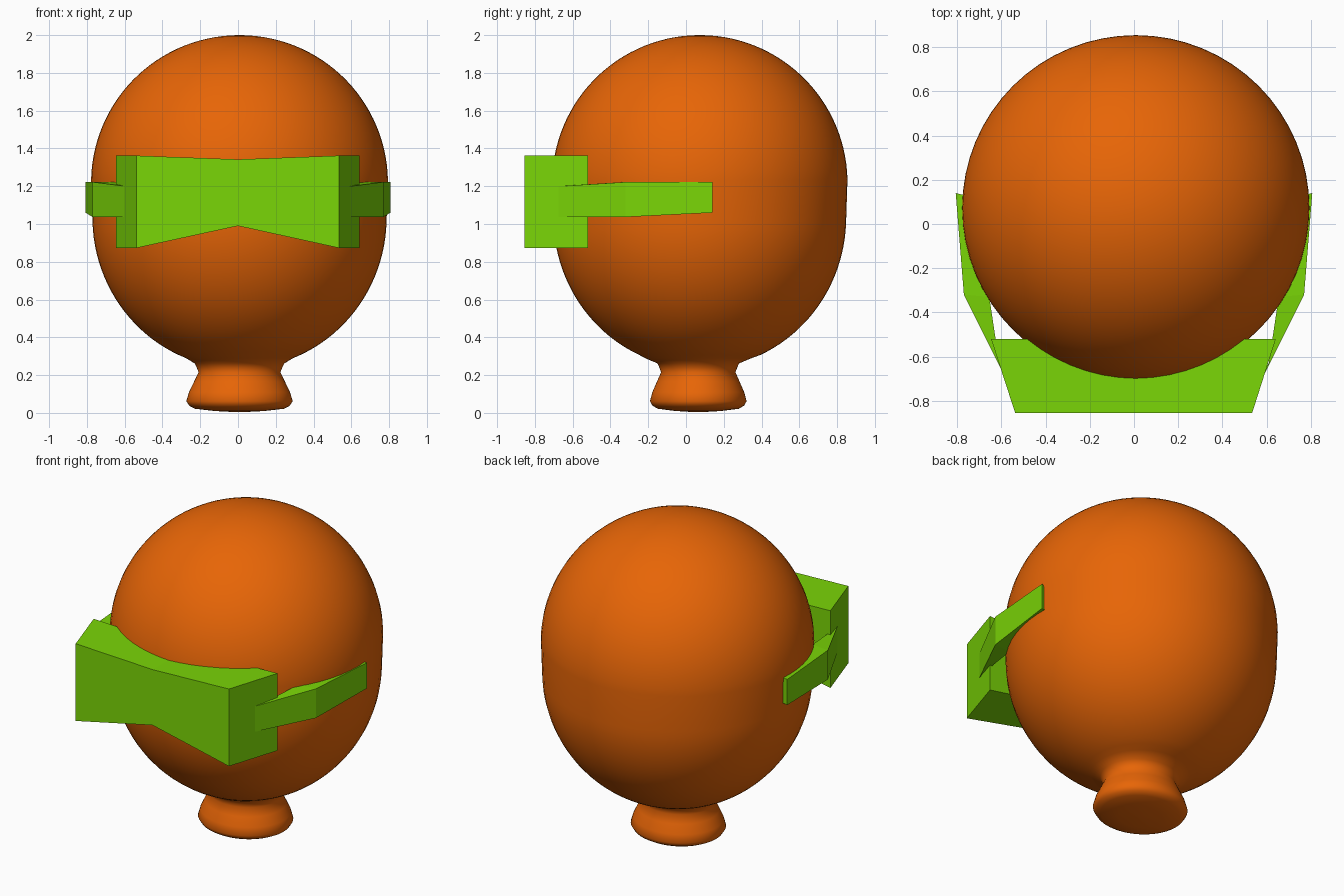
import bpy, bmesh, math

if "Cube" in bpy.data.objects:
    bpy.data.objects.remove(bpy.data.objects["Cube"])


def material(name, col):
    m = bpy.data.materials.new(name)
    m.diffuse_color = (*col, 1)
    m.use_nodes = True
    m.node_tree.nodes["Principled BSDF"].inputs["Base Color"].default_value = m.diffuse_color
    return m


orange = material("orange", (0.80, 0.13, 0.002))
green = material("lime green", (0.195, 0.67, 0.002))


def finish(name, bm, mat):
    bmesh.ops.recalc_face_normals(bm, faces=bm.faces)
    me = bpy.data.meshes.new(name)
    bm.to_mesh(me)
    bm.free()
    ob = bpy.data.objects.new(name, me)
    bpy.context.collection.objects.link(ob)
    me.materials.append(mat)
    return ob


def loft(name, rings, mat):
    """Skin a list of equal-length vertex rings and cap both ends."""
    bm = bmesh.new()
    vs = [[bm.verts.new(p) for p in r] for r in rings]
    n = len(vs[0])
    for a, b in zip(vs, vs[1:]):
        for i in range(n):
            j = (i + 1) % n
            bm.faces.new((a[i], a[j], b[j], b[i]))
    bm.faces.new(vs[0])
    bm.faces.new(vs[-1])
    return finish(name, bm, mat)


def lathe(name, profile, mat, n=64):
    """Revolve (radius, z, x radius scale) points around a vertical axis."""
    cx, cy = 0.008, 0.073
    rings = [[(cx + r * sx * math.cos(2 * math.pi * i / n),
               cy - 0.008 * (z < 0.3) + r * math.sin(2 * math.pi * i / n), z)
              for i in range(n)] for r, z, sx in profile]
    ob = loft(name, rings, mat)
    bpy.context.view_layer.objects.active = ob
    ob.select_set(True)
    bpy.ops.object.shade_smooth_by_angle(angle=math.radians(75))
    ob.select_set(False)
    return ob


# Flared neck flowing into the head
profile = [(r, z, 1.10) for r, z in
           ((0.02, 0.004), (0.12, 0.010), (0.215, 0.022), (0.242, 0.038),
            (0.256, 0.062), (0.243, 0.11), (0.219, 0.165), (0.197, 0.215),
            (0.206, 0.24), (0.216, 0.262))]

# Head: stretched lower half and round dome on top
R = 0.782
for i in range(1, 60):
    a = -math.pi / 2 + math.pi * i / 59.2
    s = math.sin(a)
    z = 1.218 + R * s if s > 0 else 1.035 + 0.80 * s
    r = (R if s > 0 else 0.775) * math.cos(a)
    if z > 0.285:
        profile.append((r, z, 1.005))
lathe("head_and_neck", profile, orange)

# Visor: front block, pinched at the middle
loft("visor", [[(fx, -0.855, z0), (bx, -0.52, z0), (bx, -0.52, z1), (fx, -0.855, z1)]
               for fx, bx, z0, z1 in ((-0.538, -0.647, 0.873, 1.362),
                                      (0, 0, 0.99, 1.342),
                                      (0.535, 0.642, 0.873, 1.362))], green)

# Side straps: bent band tapering toward the ears
for side, label in ((-1, "left"), (1, "right")):
    path = [(0.580, 0.56, -0.70, 1.038, 1.198),
            (0.62, 0.61, -0.62, 1.038, 1.203),
            (0.77, 0.655, -0.32, 1.037, 1.222),
            (0.807, 0.765, 0.14, 1.06, 1.222)]
    loft(label + "_strap",
         [[(side * o, y, z0), (side * i, y - 0.01, z0),
           (side * i, y - 0.01, z1), (side * o, y, z1)] for o, i, y, z0, z1 in path], green)
